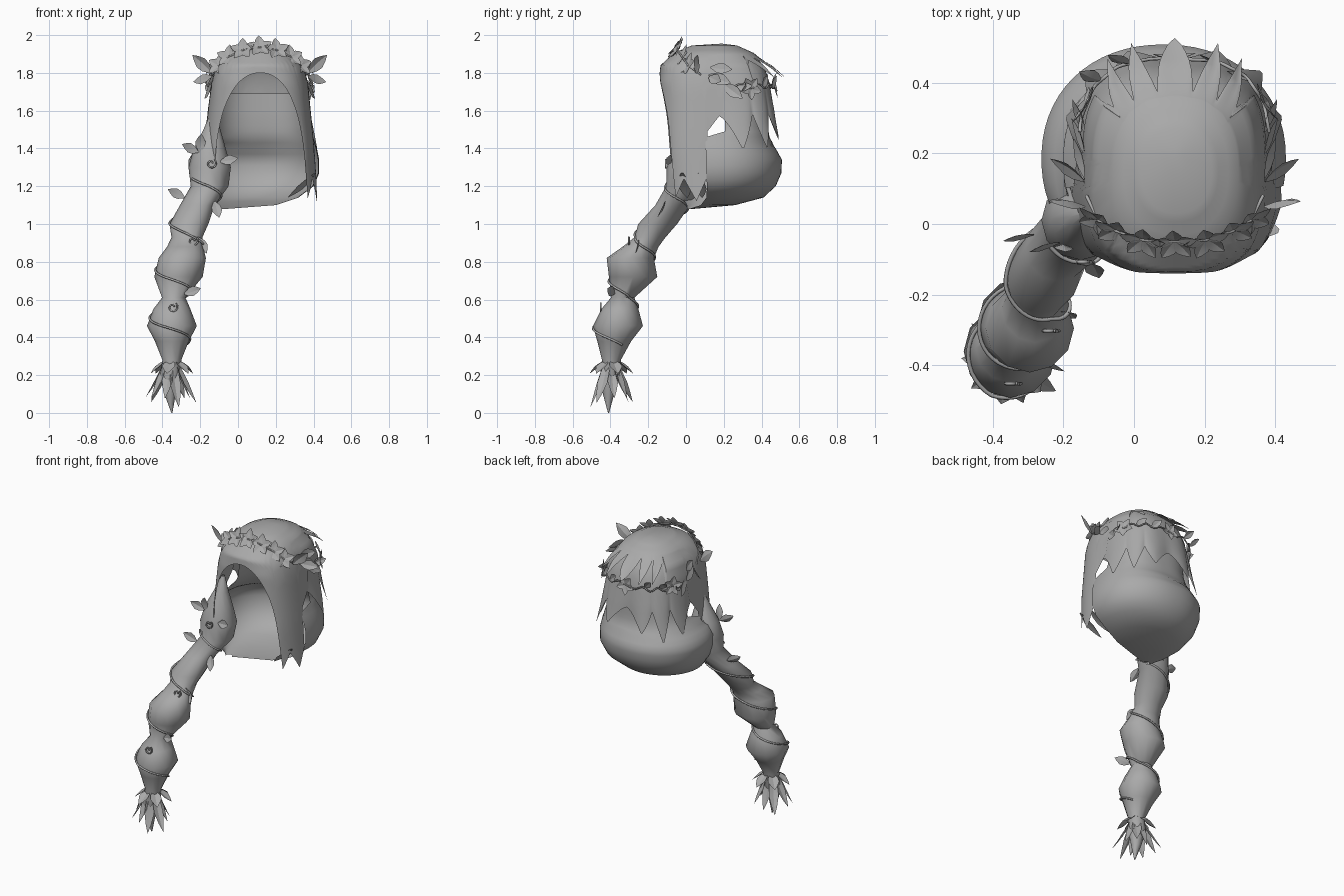
import bpy, bmesh, math, random
from mathutils import Vector

if "Cube" in bpy.data.objects:
    bpy.data.objects.remove(bpy.data.objects["Cube"])

random.seed(4)
mat = bpy.data.materials.new("plain_grey")
mat.diffuse_color = (0.4, 0.4, 0.4, 1)
mat.use_nodes = True
mat.node_tree.nodes["Principled BSDF"].inputs["Base Color"].default_value = mat.diffuse_color


def finish(name, bm, angle=50):
    bmesh.ops.remove_doubles(bm, verts=bm.verts, dist=0.0005)
    me = bpy.data.meshes.new(name)
    bm.to_mesh(me)
    bm.free()
    ob = bpy.data.objects.new(name, me)
    bpy.context.collection.objects.link(ob)
    me.materials.append(mat)
    bpy.ops.object.select_all(action='DESELECT')
    ob.select_set(True)
    bpy.context.view_layer.objects.active = ob
    bpy.ops.object.shade_smooth_by_angle(angle=math.radians(angle))
    return ob


def lookup(table, z):
    """Linear interpolation in a table sorted from high z to low z."""
    if z >= table[0][0]:
        return table[0][1:]
    for a, b in zip(table, table[1:]):
        if z >= b[0]:
            f = (a[0] - z) / (a[0] - b[0])
            return [p + (q - p) * f for p, q in zip(a[1:], b[1:])]
    return table[-1][1:]


def rounded(v, n):
    return math.copysign(abs(v) ** (2 / n), v)


def ring_point(table, z, ang, grow=0.0, grow_y=0.0):
    xl, xr, yf, yb, n = lookup(table, z)
    return Vector(((xl + xr) / 2 + ((xr - xl) / 2 + grow) * rounded(math.cos(ang), n),
                   (yf + yb) / 2 + ((yb - yf) / 2 + grow) * rounded(math.sin(ang), n) + grow_y, z))


def sheet(name, rows, closed=False, angle=50):
    bm = bmesh.new()
    vs = [[bm.verts.new(p) for p in r] for r in rows]
    n = len(rows[0])
    for a, b in zip(vs, vs[1:]):
        for j in range(n if closed else n - 1):
            k = (j + 1) % n
            bm.faces.new((a[j], b[j], b[k], a[k]))
    return finish(name, bm, angle)


def zigzag(v):
    """0 at valleys, 1 at tips."""
    return 1 - abs((v % 1) * 2 - 1)


# --- head shell: z, left x, right x, front y, back y, squareness ---
HEAD = [(1.955, .12, .12, .19, .19, 2.2), (1.945, .02, .22, .03, .27, 2.2), (1.905, -.06, .295, -.065, .36, 2.4),
        (1.84, -.115, .345, -.135, .42, 2.7), (1.75, -.14, .37, -.145, .45, 2.9), (1.6, -.16, .385, -.145, .47, 3),
        (1.4, -.18, .405, -.15, .48, 3), (1.1, -.19, .425, -.125, .48, 3)]


def cap_hem(ang):
    """Hem height and backward reach of the hem."""
    p = ring_point(HEAD, 1.6, ang)
    u = abs(p.x - .115) / .22
    if p.y < 0 and u < 1:                      # face opening
        return 1.17 + .63 * (1 - u ** 2.5) ** .31, 0
    if p.y < .105:                             # side locks with pointed ends
        return 1.24 - .12 * zigzag((p.y + .14) / .12), 0
    deg = math.degrees(ang)
    if 36 < deg < 144:                         # upper back points
        tip = zigzag((deg - 36) / 21.6)
        return 1.885 - .11 * tip, .085 * tip
    if p.y < .2:                               # above the side gap
        return 1.48 + (p.y - .105) * 1.3, 0
    return 1.7, 0


# Cap with front locks: shared crown rows, then rows down to the hem
COLS = 200
grid = [[ring_point(HEAD, z, 2 * math.pi * j / COLS) for j in range(COLS)]
        for z in (1.955, 1.952, 1.945, 1.935, 1.92, 1.905)]
for i in range(1, 13):
    t = i / 12
    row = []
    for j in range(COLS):
        a = 2 * math.pi * j / COLS
        hem, reach = cap_hem(a)
        row.append(ring_point(HEAD, 1.905 - (1.905 - hem) * t ** 1.3, a, 0, reach * t * t))
    grid.append(row)
sheet("hair_cap", grid, True)

# Second layer of pointed locks behind the head
grid = []
for i in range(9):
    t = i / 8
    row = []
    for j in range(91):
        a = math.radians(180 * j / 90)
        tip = zigzag(j / 15)
        hem = 1.58 - (.16 + .04 * math.sin(j * .11)) * tip
        row.append(ring_point(HEAD, 1.91 - (1.91 - hem) * t, a, -.008 + .03 * tip * t ** 3))
    grid.append(row)
sheet("back_locks", grid)

# Gathered lower hair: a bowl open at the front, wrapping round to the braid
BOWL = [(1.69, -.125, .36, -.08, .43, 2.5), (1.52, -.145, .38, -.08, .432, 2.5), (1.46, -.175, .398, -.09, .442, 2.4),
        (1.4, -.225, .418, -.12, .475, 2.25), (1.34, -.262, .43, -.14, .508, 2.15),
        (1.27, -.26, .43, -.14, .505, 2.15), (1.2, -.24, .40, -.12, .475, 2.1),
        (1.14, -.20, .32, -.09, .41, 2), (1.1, -.15, .20, -.04, .26, 2), (1.08, -.10, -.06, 0, .04, 2)]
grid = []
for z in (1.69, 1.6, 1.52, 1.49, 1.46, 1.43, 1.4, 1.37, 1.34, 1.31, 1.27, 1.235, 1.2, 1.17, 1.14, 1.12, 1.1, 1.09, 1.08):
    start, end = (4, 176) if z > 1.47 else (-12, 192) if z > 1.42 else (-12, 225)
    grid.append([ring_point(BOWL, z, math.radians(start + (end - start) * j / 40)) for j in range(41)])
sheet("gathered_hair", grid, False, 60)

# --- braid: z, centre x, centre y, radius ---
BRAID = [(1.6, -.13, .03, .01), (1.5, -.138, .02, .045), (1.4, -.15, .015, .085), (1.3, -.15, .01, .112),
         (1.2, -.15, -.005, .1), (1.1, -.215, -.07, .092), (1.0, -.26, -.15, .103), (.93, -.27, -.19, .082),
         (.88, -.28, -.24, .095), (.82, -.295, -.295, .125), (.72, -.315, -.28, .128), (.61, -.34, -.335, .062),
         (.55, -.35, -.35, .098), (.46, -.35, -.36, .132), (.38, -.35, -.38, .09), (.28, -.35, -.395, .05),
         (.2, -.36, -.40, .055), (.1, -.36, -.41, .03), (.0, -.35, -.41, .003)]


def braid_point(z, ang, grow=0.0):
    x, y, r = lookup(BRAID, z)
    return Vector((x + (r + grow) * math.cos(ang), y + (r + grow) * math.sin(ang), z))


sheet("braid", [[braid_point(s[0], 2 * math.pi * j / 12) for j in range(12)] for s in BRAID], True, 60)


# --- leaves, petals and strands share one folded blade shape ---
def blade(bm, base, direction, normal, length, width, bend=0.0, fold=.15):
    d = Vector(direction).normalized()
    side = d.cross(Vector(normal)).normalized()
    up = side.cross(d)
    rows = []
    for t, w in ((0, .15), (.3, .85), (.55, 1), (.8, .55), (1, 0)):
        c = Vector(base) + d * length * t + up * bend * t * t
        s = side * width * w / 2
        rows.append([bm.verts.new(q) for q in (c - s, c - up * fold * width * w, c + s)])
    for a, b in zip(rows, rows[1:]):
        for k in (0, 1):
            bm.faces.new((a[k], a[k + 1], b[k + 1], b[k]))


def flower(bm, centre, normal, size, spin):
    n = Vector(normal).normalized()
    u = n.orthogonal().normalized()
    v = n.cross(u)
    for k in range(5):
        a = spin + k * math.tau / 5
        blade(bm, centre, u * math.cos(a) + v * math.sin(a) + n * .35, n, size, size * .66, -.01)


def vine(name, points, depth):
    cu = bpy.data.curves.new(name, 'CURVE')
    cu.dimensions = '3D'
    cu.bevel_depth = depth
    cu.bevel_resolution = 1
    sp = cu.splines.new('POLY')
    sp.points.add(len(points) - 1)
    for q, p in zip(sp.points, points):
        q.co = (*p, 1)
    ob = bpy.data.objects.new(name, cu)
    cu.materials.append(mat)
    bpy.context.collection.objects.link(ob)


# Right lock ends curling inward
bm = bmesh.new()
for y in (-.02, .06):
    blade(bm, (.41, y, 1.27), (-.75, .1, -.8), (1, -.5, -.6), .2, .08, -.02)
finish("curled_lock_ends", bm)

# Front flower band
HEART = Vector((.12, .2, 1.65))
spots = [(s * x + .115, y, z) for s in (-1, 1)
         for x, y, z in ((.09, -.045, 1.92), (.165, -.02, 1.885), (.215, .01, 1.84))]
spots = sorted(spots + [(.115, -.05, 1.935)])
bm = bmesh.new()
for k, p in enumerate(spots):
    flower(bm, p, Vector(p) - HEART + Vector((0, -.12, 0)), .07, k * 1.3)
finish("front_flowers", bm, 30)
vine("front_vine", [(-.135, .08, 1.79)] + spots + [(.365, .08, 1.79)], .005)

# Side leaves, mirrored about the head centre
bm = bmesh.new()
for s in (-1, 1):
    for y, z, dx, dy, dz, ln in ((.05, 1.8, .75, .1, .7, .14), (.12, 1.78, .9, .6, -.25, .12),
                                 (.13, 1.83, .25, .9, -.1, .12), (.12, 1.79, .25, 1, -.4, .13),
                                 (.2, 1.74, .3, .8, -.6, .13), (.26, 1.72, .3, .8, .1, .1)):
        blade(bm, (.115 + s * .255, y, z), (s * dx, dy, dz), (s, -.6, .5), ln, ln * .5)
finish("side_leaves", bm, 30)

# Back band
ring = [ring_point(HEAD, 1.73 + .012 * math.sin(k * 1.1), math.radians(12 + 156 * k / 40), .015) for k in range(41)]
vine("back_vine", ring, .005)
bm = bmesh.new()
for k in (4, 20, 36):
    flower(bm, ring[k], ring[k] - Vector((.12, .2, 1.7)), .065, k)
for k in (9, 15, 25, 31):
    out = ring[k] - Vector((.12, .2, 1.73))
    blade(bm, ring[k], Vector((.5 * (-1) ** k, .2, .5)), out, .09, .045)
finish("back_flowers", bm, 30)

# Vine wound around the braid, with hooked curls and leaves
wind = [(1.24 - .88 * k / 140, -2.6 + k / 140 * math.tau * 3.5) for k in range(141)]
vine("braid_vine", [braid_point(z, a, .004) for z, a in wind], .006)
for n, (z, a) in enumerate(((1.32, -1.5), (.91, -1.2), (.56, -1.55))):
    c = braid_point(z, a, .012)
    vine("curl_%d" % (n + 1), [c + Vector(((.008 + .0016 * k) * math.cos(k * .55), 0,
                                           (.008 + .0016 * k) * math.sin(k * .55))) for k in range(14)], .005)
bm = bmesh.new()
for z, a, d in ((1.38, -2.3, (-1, -.3, .5)), (1.38, -2.2, (.1, -.2, 1)), (1.33, -1, (1, -.3, .2)),
                (1.14, 3, (-1, -.2, .5)), (1.12, -.6, (.3, -.5, -1)), (.93, -.8, (.5, -.2, -.9)),
                (.63, -.8, (.9, -.4, .3))):
    blade(bm, braid_point(z, a), d, (0, -1, .4), .1, .055)
finish("braid_leaves", bm, 30)

# Braid end: flared collar leaves and loose strands
bm = bmesh.new()
for k in range(6):
    a = k * math.tau / 6 + .3
    o = Vector((math.cos(a), math.sin(a), 0))
    blade(bm, Vector((-.35, -.395, .28)) + o * .03, o + Vector((0, 0, -.45)), o + Vector((0, 0, 1)), .11, .07, -.03)
finish("collar_leaves", bm, 30)
bm = bmesh.new()
for k in range(9):
    a = k * math.tau / 9 + .2
    o = Vector((math.cos(a), math.sin(a), 0))
    blade(bm, Vector((-.355, -.40, .29)) + o * .025, o * random.uniform(.2, .5) + Vector((0, 0, -1)), o,
          random.uniform(.22, .28), .06, .02)
finish("loose_strands", bm, 30)
